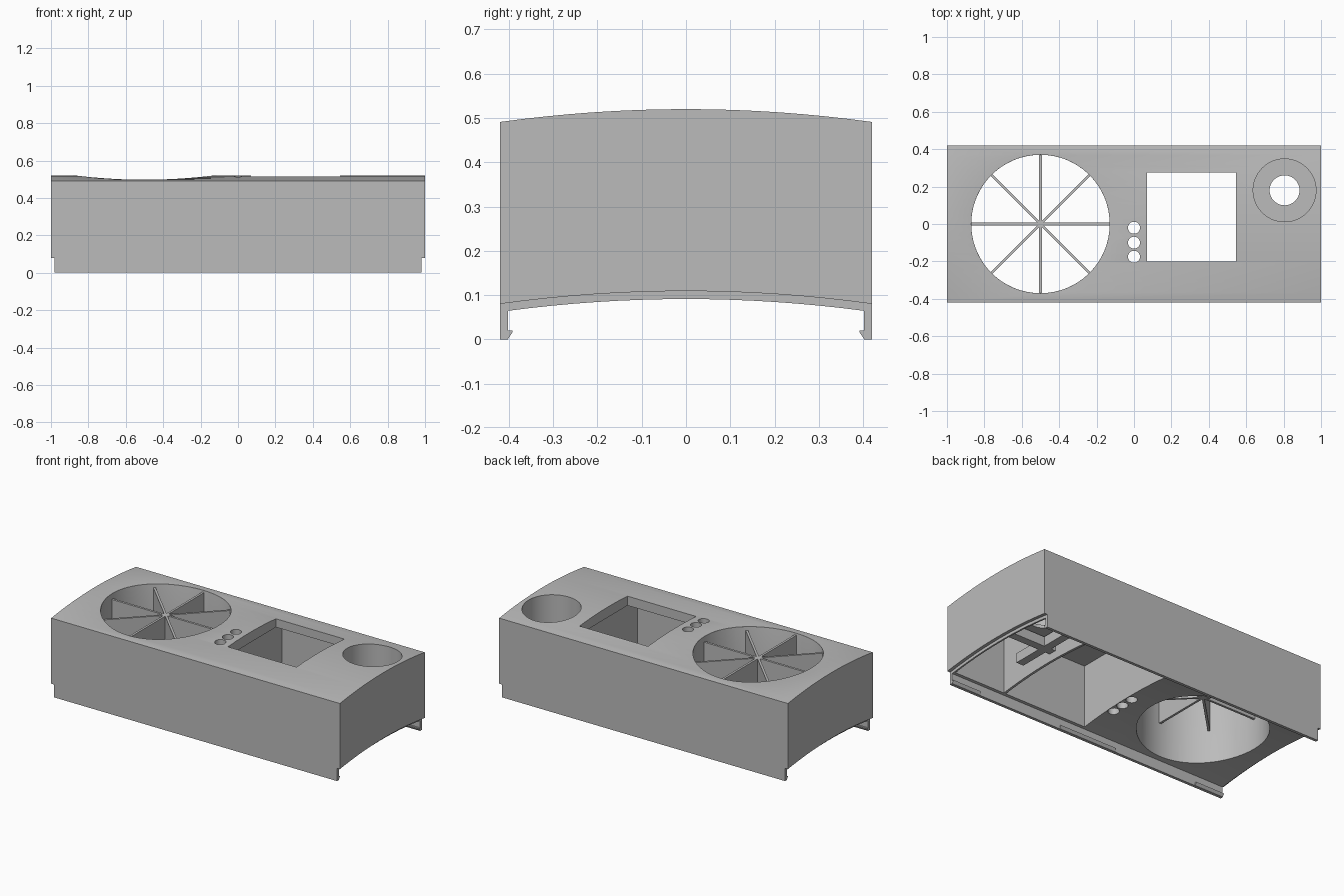
import bpy, bmesh, math
from mathutils import Matrix, Vector

cube = bpy.data.objects.get("Cube")
if cube:
    bpy.data.objects.remove(cube, do_unlink=True)

grey = bpy.data.materials.new("plain_grey")
grey.use_nodes = True
grey.diffuse_color = (0.5, 0.5, 0.5, 1)
grey.node_tree.nodes["Principled BSDF"].inputs["Base Color"].default_value = (0.5, 0.5, 0.5, 1)

HALF = 0.42          # half depth of the case
FAN = (-0.5, 0.0)    # fan opening centre
FAN_R = 0.37
CUP = (0.805, 0.18)  # round pocket centre


def finish(name, bm):
    bmesh.ops.recalc_face_normals(bm, faces=bm.faces)
    mesh = bpy.data.meshes.new(name)
    bm.to_mesh(mesh)
    bm.free()
    mesh.materials.append(grey)
    ob = bpy.data.objects.new(name, mesh)
    bpy.context.collection.objects.link(ob)
    return ob


def box(name, x0, x1, y0, y1, z0, z1):
    bm = bmesh.new()
    mid = Vector((x0 + x1, y0 + y1, z0 + z1)) / 2
    bmesh.ops.create_cube(bm, size=1, matrix=Matrix.Translation(mid)
                          @ Matrix.Diagonal((x1 - x0, y1 - y0, z1 - z0, 1)))
    return finish(name, bm)


def cylinder(name, centre, r, z0, z1, sides=64):
    bm = bmesh.new()
    bmesh.ops.create_cone(bm, cap_ends=True, segments=sides, radius1=r, radius2=r, depth=z1 - z0,
                          matrix=Matrix.Translation((*centre, (z0 + z1) / 2)))
    return finish(name, bm)


def extrude_x(name, profile, x0, x1):
    bm = bmesh.new()
    face = bm.faces.new([bm.verts.new((x0, y, z)) for y, z in profile])
    new = bmesh.ops.extrude_face_region(bm, geom=[face])["geom"]
    bmesh.ops.translate(bm, vec=(x1 - x0, 0, 0), verts=[v for v in new if isinstance(v, bmesh.types.BMVert)])
    return finish(name, bm)


def arc(y_from, y_to, crest, steps=16):
    ys = [y_from + (y_to - y_from) * i / steps for i in range(steps + 1)]
    return [(y, crest - 0.029 * (y / HALF) ** 2) for y in ys]


def combine(target, other, operation):
    mod = target.modifiers.new(operation, "BOOLEAN")
    mod.operation, mod.object, mod.solver = operation, other, "EXACT"
    with bpy.context.temp_override(object=target, active_object=target, selected_objects=[target]):
        bpy.ops.object.modifier_apply(modifier=mod.name)
    bpy.data.objects.remove(other, do_unlink=True)


def smooth(ob, degrees=30):
    bpy.ops.object.select_all(action="DESELECT")
    ob.select_set(True)
    bpy.context.view_layer.objects.active = ob
    bpy.ops.object.shade_smooth_by_angle(angle=math.radians(degrees))


# Case: arched block with a shorter lower core and thin front and back skirts
case = extrude_x("case", arc(-HALF, HALF, 0.52) + arc(HALF, -HALF, 0.109), -1, 1)
core = [(-HALF, 0.3), (-HALF, 0), (-0.402, 0)] + arc(-0.402, 0.402, 0.091) \
    + [(0.402, 0), (HALF, 0), (HALF, 0.3)]
combine(case, extrude_x("lower_core", core, -0.98, 0.98), "UNION")

# Two open compartments below the top plate
for x0, x1 in ((0.035, 0.605), (0.62, 0.97)):
    combine(case, box("compartment", x0, x1, -0.385, 0.385, -0.1, 0.455), "DIFFERENCE")

# Round pocket with a drilled floor
combine(case, cylinder("pocket_body", CUP, 0.178, 0.21, 0.48), "UNION")
combine(case, cylinder("pocket_bore", CUP, 0.168, 0.23, 0.7), "DIFFERENCE")
combine(case, cylinder("pocket_drain", CUP, 0.08, 0.1, 0.7, 48), "DIFFERENCE")

# Square window, button holes and fan opening
combine(case, box("window", 0.07, 0.545, -0.2, 0.275, 0.4, 0.7), "DIFFERENCE")
for y in (-0.02, -0.1, -0.175):
    combine(case, cylinder("button_hole", (0, y), 0.032, -0.1, 0.7, 32), "DIFFERENCE")
combine(case, cylinder("fan_bore", FAN, FAN_R, -0.1, 0.7, 96), "DIFFERENCE")

# Rounded rim around the fan opening
bm = bmesh.new()
bm.from_mesh(case.data)


def on_rim(v):
    return v.co.z > 0.45 and abs((v.co.xy - Vector(FAN)).length - FAN_R) < 0.003


rim = [e for e in bm.edges if all(on_rim(v) for v in e.verts)]
bmesh.ops.bevel(bm, geom=rim, offset=0.012, segments=3, profile=0.5, affect="EDGES", clamp_overlap=True)
bm.to_mesh(case.data)
bm.free()
smooth(case)

# Fan spokes: four deep fins across the opening
for i in range(4):
    spoke = box(f"fan_spoke_{i + 1}", -FAN_R - 0.004, FAN_R + 0.004, -0.007, 0.007, 0.28, 0.485)
    spoke.rotation_euler.z = i * math.pi / 4
    spoke.location = (*FAN, 0)

# Snap catches along the inside of both skirts
for side, label in ((-1, "front"), (1, "back")):
    for n, (x0, x1) in enumerate(((-0.98, -0.78), (-0.2, 0.2), (0.78, 0.98))):
        hook = [(0.403, 0), (0.4, 0.004), (0.392, 0.016), (0.392, 0.02), (0.403, 0.02)]
        extrude_x(f"{label}_catch_{n + 1}", [(side * y, z) for y, z in hook], x0, x1)

# Support bars under the pocket
box("pocket_bar_long", 0.615, 0.975, 0.01, 0.06, 0.14, 0.2)
box("pocket_bar_cross", 0.65, 0.7, -0.18, 0.28, 0.14, 0.2)
